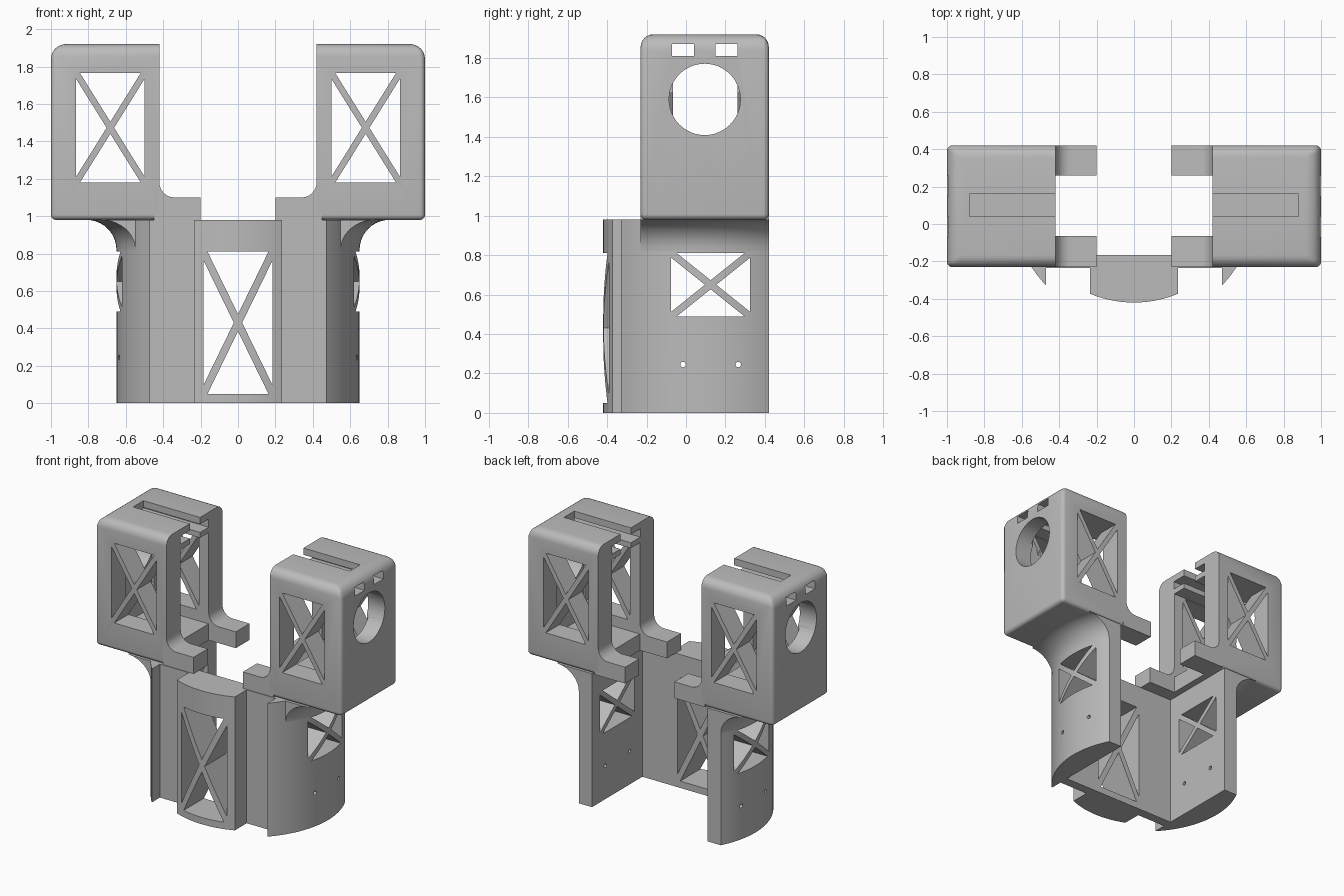
import bpy, bmesh, math
from mathutils import Vector

cube = bpy.data.objects.get("Cube")
if cube:
    bpy.data.objects.remove(cube, do_unlink=True)

GREY = (0.5, 0.5, 0.5, 1)
grey = bpy.data.materials.new("plain grey")
grey.use_nodes = True
grey.diffuse_color = GREY
grey.node_tree.nodes["Principled BSDF"].inputs["Base Color"].default_value = GREY

FRONT, BACK = -0.23, 0.42        # housing depth
IN_F, IN_B = -0.065, 0.26        # housing cavity depth
TOP, DECK = 1.92, 0.98
RADIUS, CENTRE_Y = 0.65, 0.12    # outer wall circle


def finish(name, bm):
    bmesh.ops.recalc_face_normals(bm, faces=bm.faces)
    mesh = bpy.data.meshes.new(name)
    bm.to_mesh(mesh)
    bm.free()
    mesh.materials.append(grey)
    obj = bpy.data.objects.new(name, mesh)
    bpy.context.collection.objects.link(obj)
    return obj


def extrude(name, outlines, axis, a, b):
    """Prisms from 2D outlines, running from a to b along an axis."""
    place = {"x": lambda p, d: (d, p[0], p[1]),
             "y": lambda p, d: (p[0], d, p[1]),
             "z": lambda p, d: (p[0], p[1], d)}[axis]
    bm = bmesh.new()
    for pts in outlines:
        lo = [bm.verts.new(place(p, a)) for p in pts]
        hi = [bm.verts.new(place(p, b)) for p in pts]
        bm.faces.new(lo)
        bm.faces.new(hi[::-1])
        for i in range(len(pts)):
            j = (i + 1) % len(pts)
            bm.faces.new((lo[i], lo[j], hi[j], hi[i]))
    return finish(name, bm)


def rect(u0, u1, v0, v1):
    return [(u0, v0), (u1, v0), (u1, v1), (u0, v1)]


def circle(u, v, r, n):
    return [(u + r * math.cos(2 * math.pi * i / n), v + r * math.sin(2 * math.pi * i / n))
            for i in range(n)]


def cross_window(u0, u1, v0, v1, h):
    """Four triangles that leave an X of bars with half thickness h."""
    cu, cv, w, t = (u0 + u1) / 2, (v0 + v1) / 2, (u1 - u0) / 2, (v1 - v0) / 2
    d = math.hypot(w, t)
    du, dv = h * d / t, h * d / w
    tris = []
    for s in (-1, 1):
        tris.append([(cu, cv + s * dv), (cu - w + du, cv + s * t), (cu + w - du, cv + s * t)])
        tris.append([(cu + s * du, cv), (cu + s * w, cv - t + dv), (cu + s * w, cv + t - dv)])
    return tris


def apply(obj, mod):
    bpy.context.view_layer.objects.active = obj
    bpy.ops.object.modifier_apply(modifier=mod.name)


def cut(obj, outlines, axis, a, b):
    cutter = extrude("cutter", outlines, axis, a, b)
    cutter.hide_render = True
    mod = obj.modifiers.new("cut", "BOOLEAN")
    mod.operation, mod.solver, mod.object = "DIFFERENCE", "EXACT", cutter
    apply(obj, mod)
    bpy.data.objects.remove(cutter, do_unlink=True)


def mirror(obj):
    apply(obj, obj.modifiers.new("mirror", "MIRROR"))


def smooth(obj):
    bpy.ops.object.select_all(action="DESELECT")
    obj.select_set(True)
    bpy.context.view_layer.objects.active = obj
    bpy.ops.object.shade_smooth_by_angle(angle=math.radians(28))


def wall_x(y, extra=0):
    return math.sqrt((RADIUS + extra) ** 2 - (y - CENTRE_Y) ** 2)


# Lower body: curved side walls, recessed front plate and bowed front tab
INNER, TAB, TAB_R = 0.47, 0.235, 0.61
half = [(INNER, -0.165), (INNER, BACK)]
edge_y = CENTRE_Y - math.sqrt(RADIUS ** 2 - INNER ** 2)
for i in range(33):
    y = BACK + (edge_y - BACK) * i / 32
    half.append((wall_x(y), y))
half += [(INNER, -0.235), (TAB, -0.235)]
for i in range(9):
    x = TAB * (1 - i / 8)
    half.append((x, -0.42 + TAB_R - math.sqrt(TAB_R ** 2 - x * x)))
outline = half + [(-x, y) for x, y in reversed(half[:-1])]
body = extrude("lower_body", [outline], "z", 0, DECK)
cut(body, cross_window(-0.185, 0.185, 0.05, 0.81, 0.02), "y", -0.6, -0.1)
cut(body, cross_window(-0.075, 0.325, 0.49, 0.81, 0.018), "x", -0.9, 0.9)
cut(body, [circle(-0.015, 0.245, 0.014, 16), circle(0.265, 0.245, 0.014, 16)], "x", -0.9, 0.9)
smooth(body)

# Flare that blends the side wall into the housing floor
bm = bmesh.new()
rows = []
FLARE = 0.16
for i in range(11):
    t = math.pi / 2 * i / 10
    grow, z = FLARE * (1 - math.cos(t)), DECK - FLARE + FLARE * math.sin(t)
    ring = [(0.5, BACK), (0.5, FRONT)]
    for k in range(25):
        y = FRONT + (BACK - FRONT) * k / 24
        ring.append((wall_x(y, grow), y))
    rows.append([bm.verts.new((x, y, z)) for x, y in ring])
for lo, hi in zip(rows, rows[1:]):
    for i in range(len(lo)):
        j = (i + 1) % len(lo)
        bm.faces.new((lo[i], lo[j], hi[j], hi[i]))
bm.faces.new(rows[0])
bm.faces.new(rows[-1])
flare = finish("wall_flare", bm)
mirror(flare)
smooth(flare)

# Upper housing: rounded block, edges weighted by position
bm = bmesh.new()
bmesh.ops.create_cube(bm, size=1)
for v in bm.verts:
    v.co = Vector((0.71 + v.co.x * 0.58, (FRONT + BACK) / 2 + v.co.y * (BACK - FRONT),
                   (DECK + TOP) / 2 + v.co.z * (TOP - DECK)))
weight = bm.edges.layers.float.new("bevel_weight_edge")
for e in bm.edges:
    mid = (e.verts[0].co + e.verts[1].co) / 2
    if mid.x < 0.5:
        continue
    if mid.z > TOP - 0.01:
        e[weight] = 1.0 if mid.x > 0.9 else 0.8
    else:
        e[weight] = 0.35
housing = finish("upper_housing", bm)
bevel = housing.modifiers.new("round", "BEVEL")
bevel.limit_method, bevel.width, bevel.segments = "WEIGHT", 0.08, 6
apply(housing, bevel)

# Cavity, strap channels, top slot, round port and windows
cut(housing, [rect(IN_F, IN_B, 1.1, 1.77)], "x", 0.3, 0.88)
cut(housing, [rect(-0.07, 0.04, 1.81, 1.87), rect(0.15, 0.26, 1.81, 1.87)], "x", 0.3, 1.2)
cut(housing, [rect(0.04, 0.16, 1.7, 2.0)], "x", 0.3, 0.88)
cut(housing, [circle(0.095, 1.59, 0.181, 48)], "x", 0.8, 1.2)
cut(housing, cross_window(0.5, 0.865, 1.18, 1.765, 0.017), "y", -0.5, 0.7)
mirror(housing)
smooth(housing)

# Arms reaching inward, with a rounded inner corner
profile = [(0.45, DECK), (0.2, DECK), (0.2, 1.1)]
for i in range(9):
    t = math.pi / 2 * i / 8
    profile.append((0.34 + 0.08 * math.sin(t), 1.18 - 0.08 * math.cos(t)))
profile.append((0.45, 1.18))
for name, y0, y1 in (("front_arm", FRONT, IN_F), ("back_arm", IN_B, BACK)):
    arm = extrude(name, [profile], "y", y0, y1)
    mirror(arm)
    smooth(arm)
